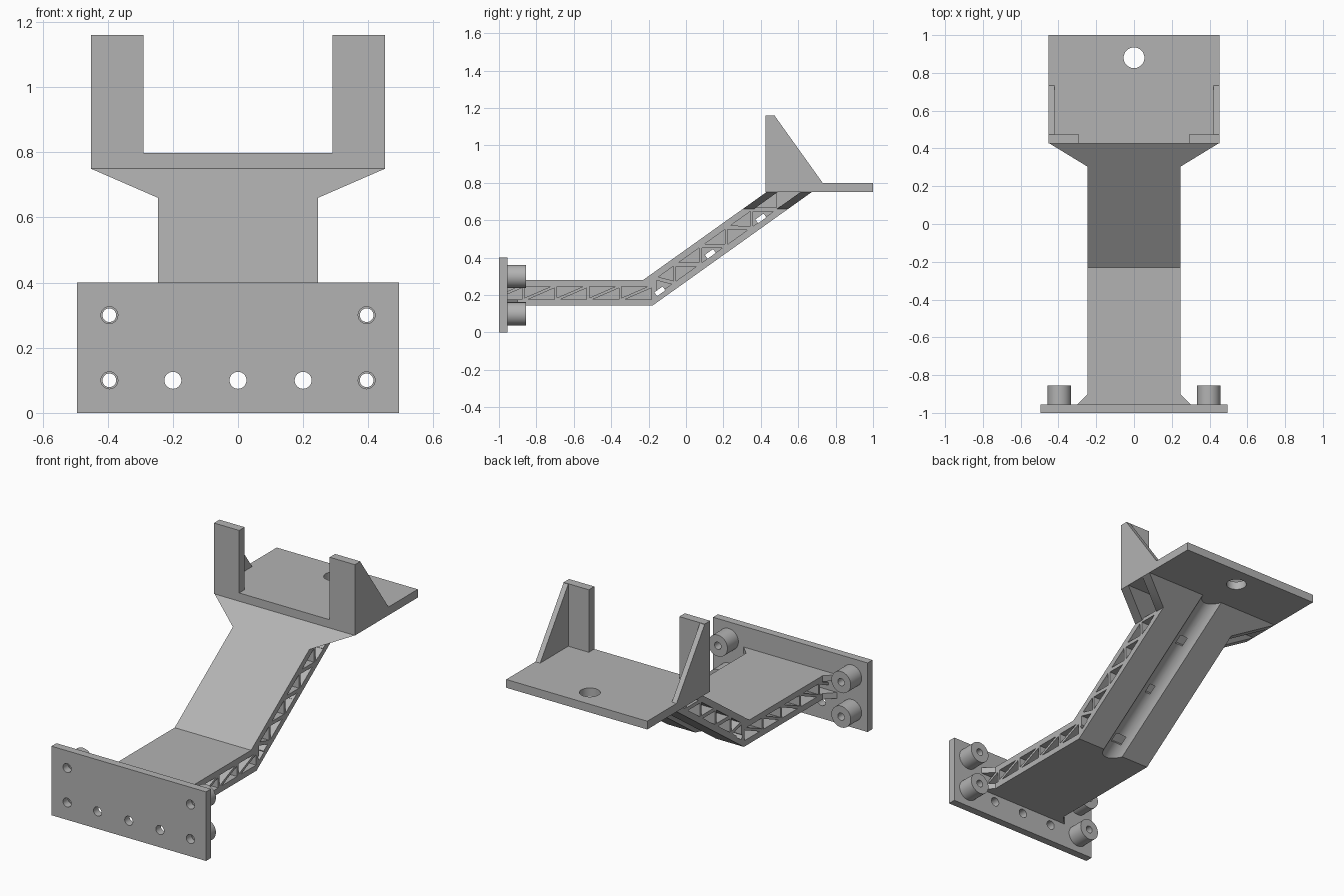
import bpy, bmesh, math
from mathutils import Vector, Matrix

cube = bpy.data.objects.get("Cube")
if cube:
    bpy.data.objects.remove(cube, do_unlink=True)

grey = bpy.data.materials.new("plain grey")
grey.use_nodes = True
GREY = (0.45, 0.45, 0.45, 1)
grey.diffuse_color = GREY
grey.node_tree.nodes["Principled BSDF"].inputs["Base Color"].default_value = GREY


def finish(name, bm):
    bmesh.ops.recalc_face_normals(bm, faces=bm.faces)
    mesh = bpy.data.meshes.new(name)
    bm.to_mesh(mesh)
    bm.free()
    mesh.materials.append(grey)
    obj = bpy.data.objects.new(name, mesh)
    bpy.context.scene.collection.objects.link(obj)
    return obj


def add_loft(bm, ring_a, ring_b):
    """Closed solid between two matching rings."""
    a = [bm.verts.new(p) for p in ring_a]
    b = [bm.verts.new(p) for p in ring_b]
    bm.faces.new(a)
    bm.faces.new(b[::-1])
    for i in range(len(a)):
        j = (i + 1) % len(a)
        bm.faces.new((a[i], a[j], b[j], b[i]))


def add_prism(bm, yz, x0, x1):
    add_loft(bm, [(x0, y, z) for y, z in yz], [(x1, y, z) for y, z in yz])


def add_box(bm, x0, x1, y0, y1, z0, z1):
    add_prism(bm, [(y0, z0), (y1, z0), (y1, z1), (y0, z1)], x0, x1)


def add_rod(bm, start, end, radius, sides=40):
    start, end = Vector(start), Vector(end)
    axis = end - start
    turn = axis.to_track_quat('Z', 'Y').to_matrix().to_4x4()
    bmesh.ops.create_cone(bm, cap_ends=True, segments=sides, radius1=radius, radius2=radius,
                          depth=axis.length,
                          matrix=Matrix.Translation((start + end) / 2) @ turn)


def cut(obj, bm):
    """Subtract the solids in bm from obj."""
    cutter = finish("cutter", bm)
    cutter.hide_render = True
    mod = obj.modifiers.new("cut", 'BOOLEAN')
    mod.operation, mod.solver, mod.object = 'DIFFERENCE', 'EXACT', cutter
    dg = bpy.context.evaluated_depsgraph_get()
    result = bpy.data.meshes.new_from_object(obj.evaluated_get(dg))
    obj.modifiers.clear()
    obj.data = result
    bpy.data.objects.remove(cutter, do_unlink=True)


# Main dimensions
HALF = 0.245          # beam half width
BOT, TOP = 0.143, 0.28
BEND_BOT, BEND_TOP = -0.18, -0.23
SLOPE = 0.713
BACK = -0.955         # rear face of wall plate
SHELF = 0.75          # underside of shelf
SKIN = 0.034
POCKET = 0.08


def low(y):
    return BOT + SLOPE * (y - BEND_BOT)


def high(y):
    return TOP + SLOPE * (y - BEND_TOP)


end_bot = BEND_BOT + (SHELF - BOT) / SLOPE
end_top = BEND_TOP + (SHELF - TOP) / SLOPE

# Wall plate with screw holes
bm = bmesh.new()
add_box(bm, -0.495, 0.495, -1, BACK, 0, 0.4)
wall_plate = finish("wall_plate", bm)
corners = [(x, z) for x in (-0.395, 0.395) for z in (0.1, 0.3)]
bm = bmesh.new()
for x, z in corners + [(x, 0.1) for x in (-0.2, 0, 0.2)]:
    add_rod(bm, (x, -1.1, z), (x, -0.9, z), 0.026)
cut(wall_plate, bm)

# Standoff bushes behind the corner holes
bm, holes = bmesh.new(), bmesh.new()
for x, z in corners:
    add_rod(bm, (x, BACK, z), (x, -0.855, z), 0.062)
    add_rod(holes, (x, -1.1, z), (x, -0.7, z), 0.021)
bushes = finish("standoff_bushes", bm)
cut(bushes, holes)

# Bent beam
bm = bmesh.new()
add_prism(bm, [(BACK, BOT), (BEND_BOT, BOT), (end_bot, SHELF),
               (end_top, SHELF), (BEND_TOP, TOP), (BACK, TOP)], -HALF, HALF)
beam = finish("bent_beam", bm)


# Triangular truss pockets in both sides of the beam
def add_cell(bm, y0, y1, floor, ceiling, rising):
    y0, y1 = y0 + 0.007, y1 - 0.007
    bl, br = Vector((y0, floor(y0))), Vector((y1, floor(y1)))
    tl, tr = Vector((y0, ceiling(y0))), Vector((y1, ceiling(y1)))
    tris = [(tl, tr, bl), (br, bl, tr)] if rising else [(bl, br, tl), (tr, tl, br)]
    for c, p, q in tris:
        tri = [c, c + (p - c) * 0.88, c + (q - c) * 0.88]
        for side in (-1, 1):
            add_prism(bm, tri, side * (HALF - POCKET), side * (HALF + 0.05))


bm = bmesh.new()
for k in range(-1, 4):
    y = -0.87 + 0.173 * k
    add_cell(bm, y, y + 0.173, lambda v: BOT + SKIN, lambda v: TOP - SKIN, True)
edges = [-0.165] + [-0.06 + 0.1375 * k for k in range(5)]
for y0, y1 in zip(edges, edges[1:]):
    add_cell(bm, y0, y1, lambda v: low(v) + 0.042, lambda v: high(v) - 0.042, False)
cut(beam, bm)

# Small slots right through the beam
bm = bmesh.new()
along = Vector((1, SLOPE)).normalized()
across = Vector((-along.y, along.x))
for y, z in ((-0.14, 0.22), (0.13, 0.42), (0.4, 0.61)):
    c = Vector((y, z))
    add_prism(bm, [c + along * a * 0.027 + across * b * 0.0125
                   for a, b in ((-1, -1), (1, -1), (1, 1), (-1, 1))], -0.4, 0.4)
cut(beam, bm)


# Flared skins: wide under the shelf, and slightly wide at the wall plate
def ring(w, y0, y1, z):
    return [(-w, y0, z), (w, y0, z), (w, y1, z), (-w, y1, z)]


def skin_flare(name, y_end, direction):
    z0, thick = 0.66, 0.06 * direction
    y0 = y_end - (SHELF - z0) / SLOPE
    bm = bmesh.new()
    add_loft(bm, ring(HALF, y0, y0 + thick, z0), ring(0.452, y_end, y_end + thick, SHELF))
    return finish(name, bm)


upper_flare = skin_flare("upper_flare", end_top, 1)
lower_flare = skin_flare("lower_flare", end_bot, -1)

bm = bmesh.new()
for z in (BOT, TOP - SKIN):
    plan = [(-HALF, -0.9), (HALF, -0.9), (0.3, BACK), (-0.3, BACK)]
    add_loft(bm, [(x, y, z) for x, y in plan], [(x, y, z + SKIN) for x, y in plan])
finish("wall_flares", bm)

# Rounded channel under the sloping part
for part in (beam, lower_flare):
    bm = bmesh.new()
    ends = []
    for y in (-0.5, 0.95):
        p = Vector((y, low(y))) - across * 0.045
        ends.append((0, p.x, p.y))
    add_rod(bm, ends[0], ends[1], 0.08, 48)
    cut(part, bm)

# Shelf with a hole
bm = bmesh.new()
add_box(bm, -0.452, 0.452, 0.425, 1, SHELF, 0.798)
shelf = finish("shelf", bm)
bm = bmesh.new()
add_rod(bm, (0, 0.88, 0.6), (0, 0.88, 0.9), 0.055)
cut(shelf, bm)

# Front posts and side gussets
for side, label in ((1, "left"), (-1, "right")):
    bm = bmesh.new()
    add_box(bm, side * 0.29, side * 0.452, 0.425, 0.475, 0.79, 1.16)
    finish(label + "_post", bm)
    bm = bmesh.new()
    add_prism(bm, [(0.425, 0.79), (0.737, 0.79), (0.732, 0.798), (0.473, 1.16), (0.425, 1.16)],
              side * 0.422, side * 0.452)
    finish(label + "_gusset", bm)

# Smooth round surfaces, keep edges sharp
bpy.ops.object.select_all(action='DESELECT')
for obj in (wall_plate, bushes, beam, lower_flare, shelf):
    obj.select_set(True)
    bpy.context.view_layer.objects.active = obj
bpy.ops.object.shade_smooth_by_angle(angle=math.radians(30))
